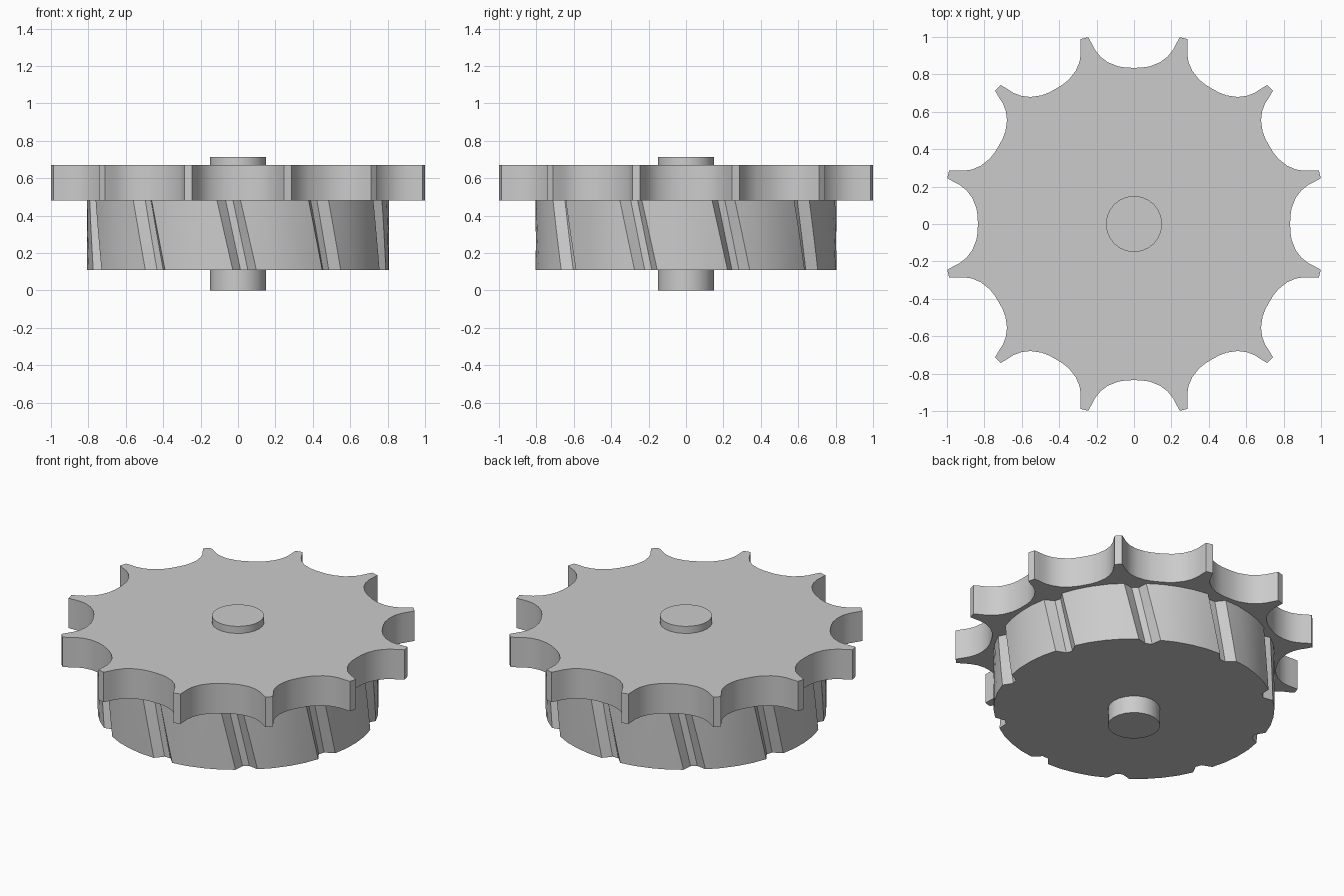
import bpy, bmesh
from math import sin, cos, radians, pi

if "Cube" in bpy.data.objects:
    bpy.data.objects.remove(bpy.data.objects["Cube"])


def finish(name, bm, angle=35):
    bmesh.ops.recalc_face_normals(bm, faces=bm.faces[:])
    mesh = bpy.data.meshes.new(name)
    bm.to_mesh(mesh)
    bm.free()
    obj = bpy.data.objects.new(name, mesh)
    bpy.context.collection.objects.link(obj)
    bpy.ops.object.select_all(action='DESELECT')
    obj.select_set(True)
    bpy.context.view_layer.objects.active = obj
    bpy.ops.object.shade_smooth_by_angle(angle=radians(angle))
    return obj


def extrude_profile(name, pts, z0, z1, twist=0.0, layers=1):
    """Closed outline lofted from z0 to z1, turning by twist on the way up."""
    bm = bmesh.new()
    rings = []
    for i in range(layers + 1):
        t = i / layers
        c, s = cos(twist * t), sin(twist * t)
        rings.append([bm.verts.new((x * c - y * s, x * s + y * c, z0 + (z1 - z0) * t))
                      for x, y in pts])
    n = len(pts)
    for lo, hi in zip(rings, rings[1:]):
        for k in range(n):
            bm.faces.new((lo[k], lo[(k + 1) % n], hi[(k + 1) % n], hi[k]))
    bm.faces.new(rings[0][::-1])
    bm.faces.new(rings[-1])
    return finish(name, bm)


# Sprocket plate: one scooped valley repeated twelve times
half = [(0.042, 0.836), (0.085, 0.843), (0.14, 0.865), (0.18, 0.895),
        (0.208, 0.93), (0.226, 0.965), (0.245, 0.999)]
valley = [(-x, y) for x, y in reversed(half)] + [(0, 0.835)] + half
outline = []
for k in range(12):
    c, s = cos(-k * pi / 6), sin(-k * pi / 6)
    outline += [(x * c - y * s, x * s + y * c) for x, y in valley]
extrude_profile("sprocket_plate", outline[::-1], 0.48, 0.67)

# Lower drum: ten broad helical teeth parted by narrow slanted notches
tooth = [(-4.5, 0.805), (-1.5, 0.755), (1.5, 0.755), (4.5, 0.805),
         (11, 0.808), (18, 0.808), (25, 0.808)]
outline = []
for k in range(10):
    for a, r in tooth:
        t = radians(-90 + 36 * k + a + 2.5)
        outline.append((r * cos(t), r * sin(t)))
extrude_profile("helical_drum", outline, 0.11, 0.48, twist=radians(-6), layers=4)

# Central axle
circle = [(0.15 * cos(2 * pi * i / 24), 0.15 * sin(2 * pi * i / 24)) for i in range(24)]
extrude_profile("axle", circle, 0.0, 0.715)
